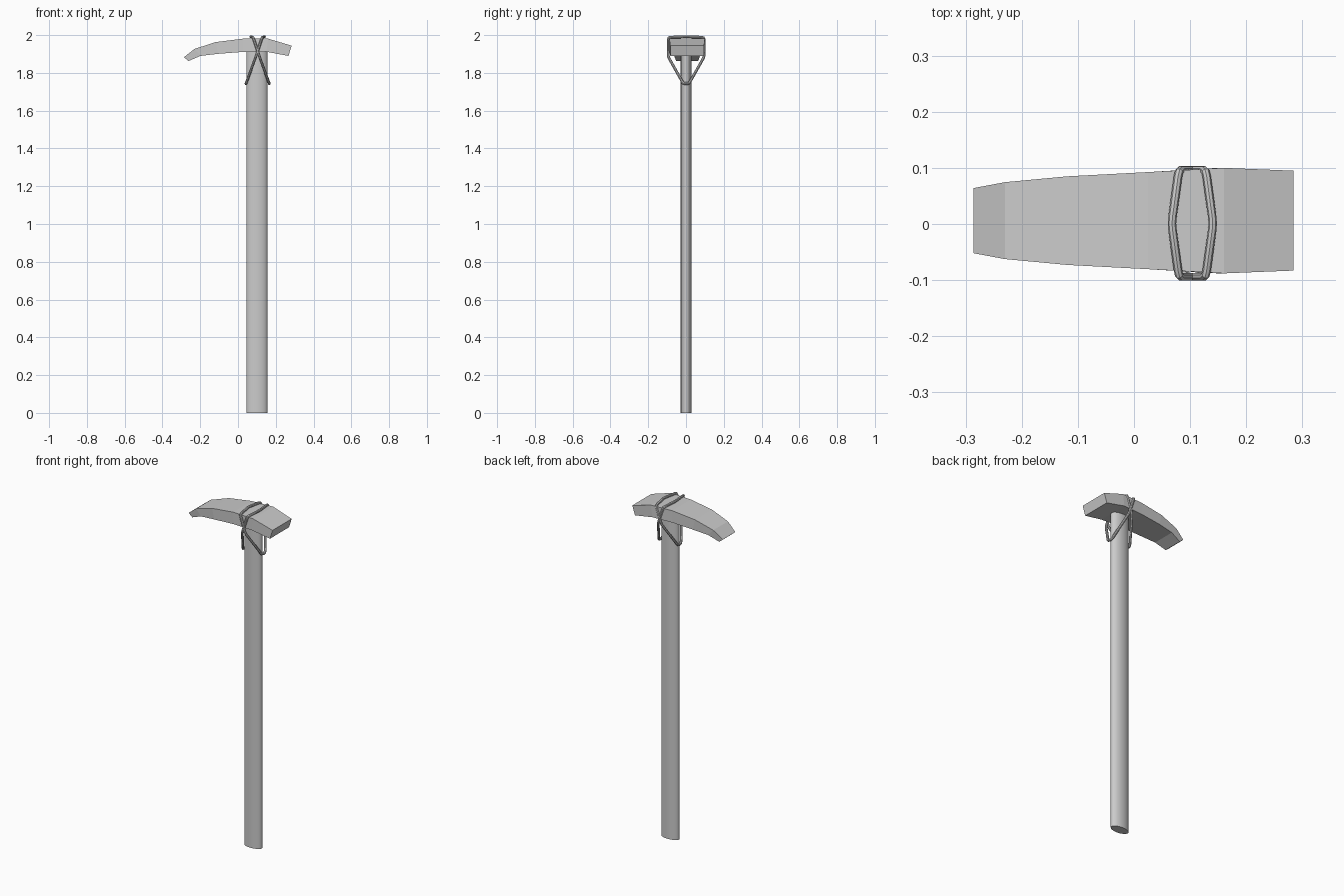
import bpy, bmesh
from mathutils import Vector

if "Cube" in bpy.data.objects:
    bpy.data.objects.remove(bpy.data.objects["Cube"])

CX = 0.1  # handle axis

# handle: oval shaft running up into the head
bpy.ops.mesh.primitive_cylinder_add(vertices=32, radius=1, depth=1.93, location=(CX, 0.001, 0.965))
handle = bpy.context.object
handle.name = "handle"
handle.scale = (0.056, 0.029, 1)
bpy.ops.object.transform_apply(location=False, rotation=False, scale=True)
bpy.ops.object.shade_smooth_by_angle()

# head: curved stone blade lofted from stations (top x, top z, bottom x, bottom z, half width)
stations = [
    (-0.286, 1.883, -0.262, 1.863, 0.058),
    (-0.230, 1.927, -0.198, 1.890, 0.0685),
    (-0.118, 1.963, -0.105, 1.901, 0.079),
    (0.025, 1.981, 0.025, 1.911, 0.0865),
    (0.160, 1.981, 0.150, 1.912, 0.094),
    (0.284, 1.944, 0.267, 1.890, 0.089),
]
HEAD_Y = 0.006
bm = bmesh.new()
rings = []
for tx, tz, bx, bz, w in stations:
    rings.append([bm.verts.new(p) for p in (
        (tx, HEAD_Y - w, tz), (tx, HEAD_Y + w, tz),
        (bx, HEAD_Y + w, bz), (bx, HEAD_Y - w, bz))])
for a, b in zip(rings, rings[1:]):
    for i in range(4):
        j = (i + 1) % 4
        bm.faces.new((a[i], a[j], b[j], b[i]))
bm.faces.new(rings[0])
bm.faces.new(rings[-1])
bmesh.ops.recalc_face_normals(bm, faces=bm.faces)
mesh = bpy.data.meshes.new("head")
bm.to_mesh(mesh)
bm.free()
bpy.context.collection.objects.link(bpy.data.objects.new("head", mesh))


def rounded(points, r):
    """Round every corner of a closed path."""
    out = []
    for i, p in enumerate(points):
        a = p + (points[i - 1] - p).normalized() * r
        b = p + (points[(i + 1) % len(points)] - p).normalized() * r
        out += [a, (a + b) / 4 + p / 2, b]
    return out


def lashing(name, side):
    """Cord loop over the head, crossing its sides, then around the handle edge."""
    half = [(-0.024, 0.095, 1.988), (0.010, 0.095, 1.885), (0.062, 0.015, 1.743)]
    path = [(-0.037, 0, 1.992)] + half + [(x, -y, z) for x, y, z in reversed(half)]
    pts = rounded([Vector((CX + 0.004 + side * x, y + 0.001, z)) for x, y, z in path], 0.011)
    curve = bpy.data.curves.new(name, 'CURVE')
    curve.dimensions = '3D'
    curve.bevel_depth = 0.0075
    curve.bevel_resolution = 2
    spline = curve.splines.new('POLY')
    spline.points.add(len(pts) - 1)
    for sp, p in zip(spline.points, pts):
        sp.co = (*p, 1)
    spline.use_cyclic_u = True
    obj = bpy.data.objects.new(name, curve)
    bpy.context.collection.objects.link(obj)
    bpy.ops.object.select_all(action='DESELECT')
    obj.select_set(True)
    bpy.context.view_layer.objects.active = obj
    bpy.ops.object.convert(target='MESH')
    bpy.ops.object.shade_smooth_by_angle()


# two crossing cords
lashing("cord_right", 1)
lashing("cord_left", -1)
